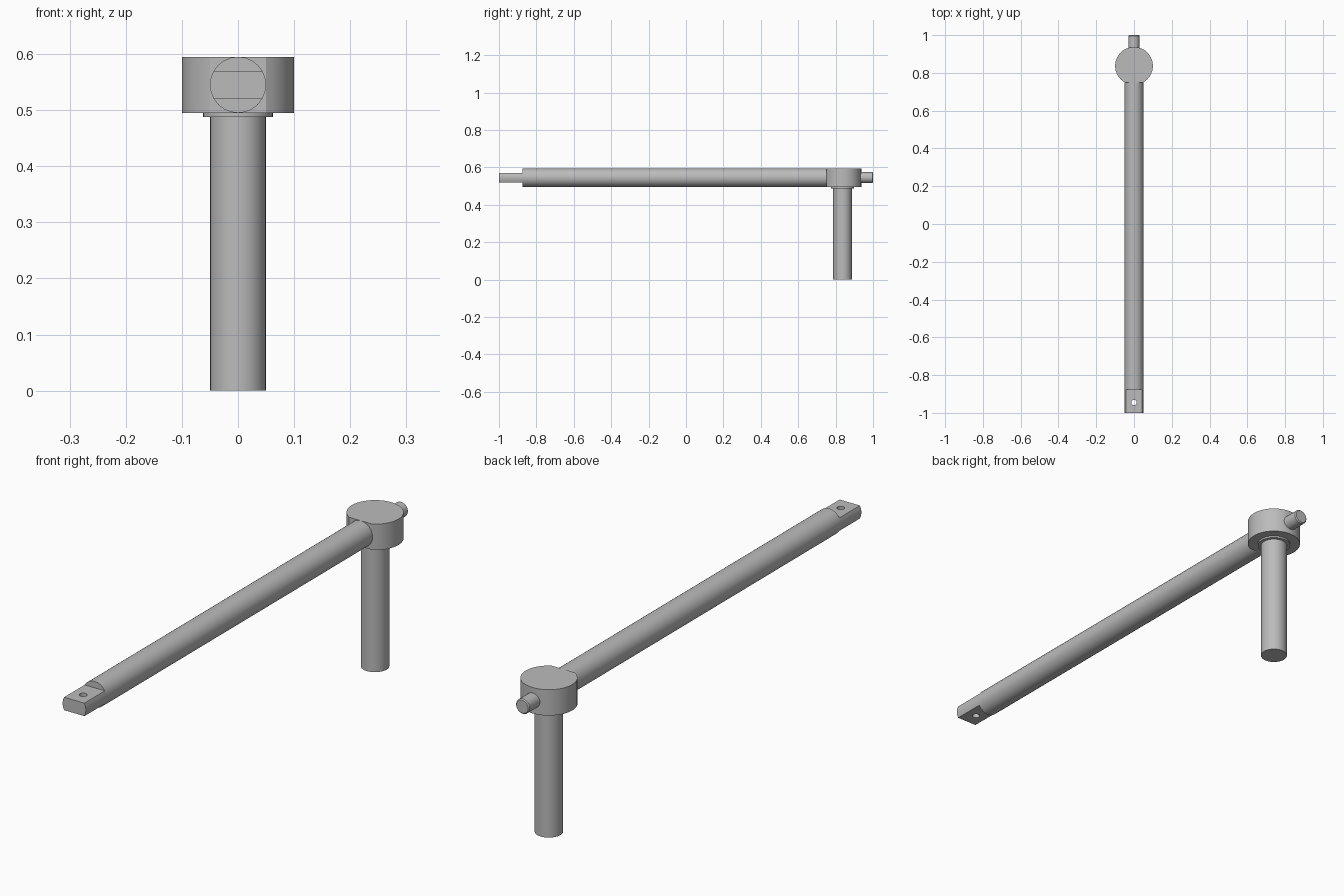
import bpy, bmesh, math
from mathutils import Matrix, Vector

if "Cube" in bpy.data.objects:
    bpy.data.objects.remove(bpy.data.objects["Cube"])

steel = bpy.data.materials.new("grey_steel")
steel.use_nodes = True
grey = (0.5, 0.5, 0.5, 1)
steel.diffuse_color = grey
steel.node_tree.nodes["Principled BSDF"].inputs["Base Color"].default_value = grey

HEAD_Y = 0.837   # axis of head and post
ROD_Z = 0.545    # axis of rod, tongue and pin
R = 0.05         # rod and post radius
ALONG_Y = Matrix.Rotation(math.radians(90), 4, "X")


def circle(radius, sides):
    return [(radius * math.cos(math.tau * i / sides),
             radius * math.sin(math.tau * i / sides)) for i in range(sides)]


def prism(name, outline, start, end, turn=Matrix()):
    """Extrude a flat outline from start to end, smooth on its curved sides."""
    bm = bmesh.new()
    start, end = Vector(start), Vector(end)
    face = bm.faces.new([bm.verts.new(turn @ Vector((x, y, 0)) + start) for x, y in outline])
    new = bmesh.ops.extrude_face_region(bm, geom=[face])["geom"]
    bmesh.ops.translate(bm, vec=end - start,
                        verts=[v for v in new if isinstance(v, bmesh.types.BMVert)])
    bmesh.ops.recalc_face_normals(bm, faces=bm.faces)
    mesh = bpy.data.meshes.new(name)
    bm.to_mesh(mesh)
    bm.free()
    mesh.materials.append(steel)
    obj = bpy.data.objects.new(name, mesh)
    bpy.context.collection.objects.link(obj)
    bpy.ops.object.select_all(action="DESELECT")
    obj.select_set(True)
    bpy.context.view_layer.objects.active = obj
    bpy.ops.object.shade_smooth_by_angle(angle=math.radians(32))
    return obj


# Upright post and thin collar below the head
prism("post", circle(R, 32), (0, HEAD_Y, 0), (0, HEAD_Y, 0.49))
prism("collar", circle(0.0625, 32), (0, HEAD_Y, 0.488), (0, HEAD_Y, 0.496))

# Round head with a flat where the rod meets it
flat = math.sqrt(0.1 ** 2 - R ** 2)
head = [(x, max(y, -flat)) for x, y in circle(0.1, 48)]
prism("head", head, (0, HEAD_Y, 0.495), (0, HEAD_Y, 0.595))

# Long rod
prism("rod", circle(R, 24), (0, -0.875, ROD_Z), (0, HEAD_Y - flat, ROD_Z), ALONG_Y)

# Flattened tongue with a drilled hole
tongue_outline = [p for p in circle(R, 24) if abs(p[1]) < R / 2 + 0.001]
tongue = prism("tongue", tongue_outline, (0, -1, ROD_Z), (0, -0.875, ROD_Z), ALONG_Y)
drill = prism("hole_cutter", circle(0.014, 24), (0, -0.945, 0.45), (0, -0.945, 0.65))
drill.hide_render = True
drill.hide_viewport = True
hole = tongue.modifiers.new("hole", "BOOLEAN")
hole.operation = "DIFFERENCE"
hole.solver = "EXACT"
hole.object = drill

# Short pin behind the head, with softened end edge
pin = prism("pin", circle(0.029, 24), (0, HEAD_Y + 0.08, ROD_Z), (0, 1, ROD_Z), ALONG_Y)
bevel = pin.modifiers.new("end_chamfer", "BEVEL")
bevel.width = 0.004
bevel.segments = 1
bevel.limit_method = "ANGLE"
bevel.angle_limit = math.radians(60)
